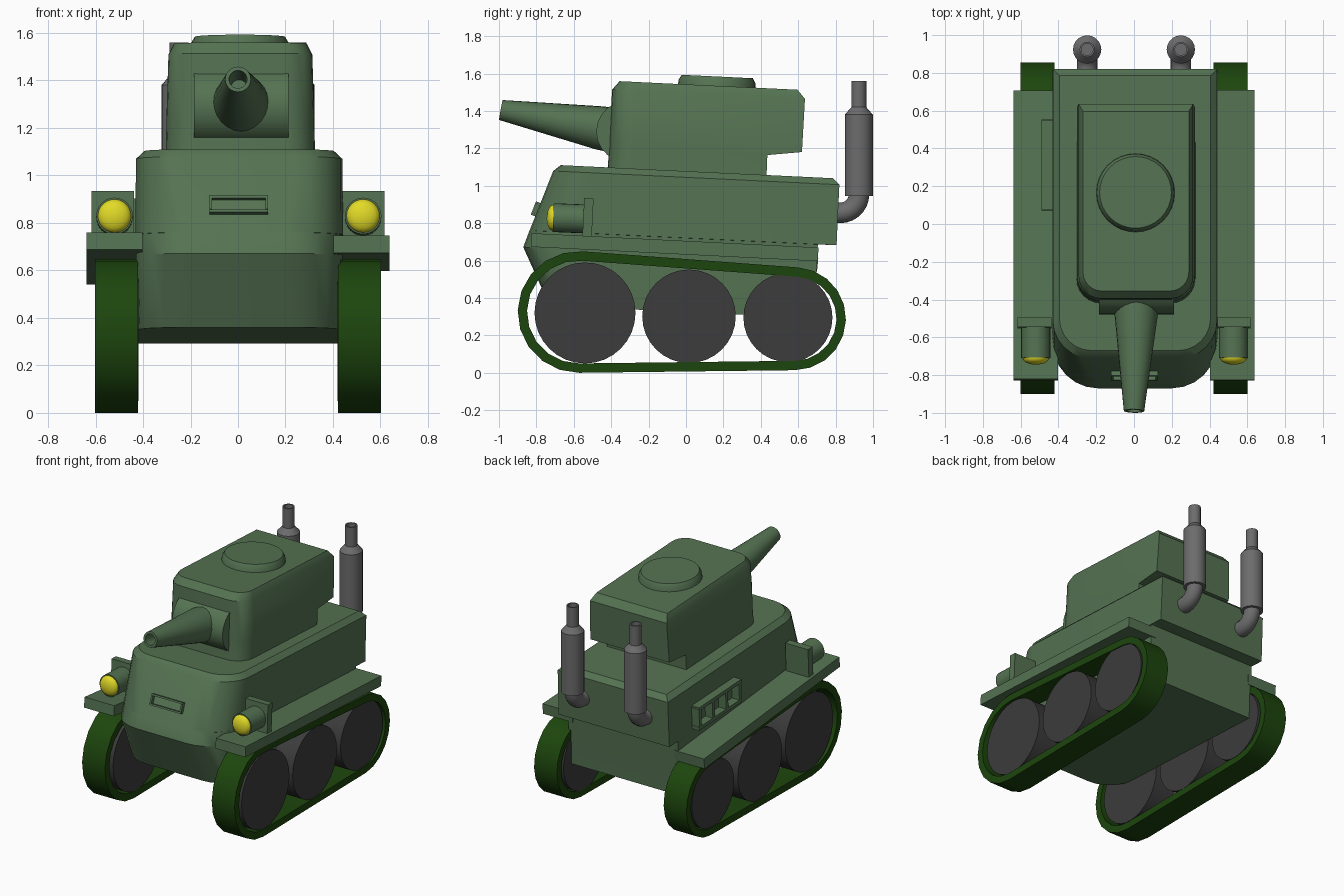
import bpy, bmesh
from math import sin, cos, pi, atan2, asin, hypot
from mathutils import Vector, Matrix

if "Cube" in bpy.data.objects:
    bpy.data.objects.remove(bpy.data.objects["Cube"])

TILT = 0.048  # whole body leans slightly nose-up


def mat(name, r, g, b):
    m = bpy.data.materials.new(name)
    m.diffuse_color = (r, g, b, 1)
    m.use_nodes = True
    m.node_tree.nodes["Principled BSDF"].inputs["Base Color"].default_value = m.diffuse_color
    return m


GREEN = mat("hull_green", 0.09, 0.17, 0.085)
TRACK = mat("track_green", 0.012, 0.06, 0.004)
DARK = mat("wheel_dark", 0.045, 0.045, 0.045)
METAL = mat("exhaust_grey", 0.15, 0.15, 0.15)
YELLOW = mat("lamp_yellow", 0.75, 0.7, 0.02)


def finish(name, bm, m, angle=0.6):
    bmesh.ops.recalc_face_normals(bm, faces=bm.faces)
    me = bpy.data.meshes.new(name)
    bm.to_mesh(me)
    bm.free()
    ob = bpy.data.objects.new(name, me)
    bpy.context.collection.objects.link(ob)
    me.materials.append(m)
    bpy.ops.object.select_all(action='DESELECT')
    ob.select_set(True)
    bpy.context.view_layer.objects.active = ob
    bpy.ops.object.shade_smooth_by_angle(angle=angle)
    return ob


def loft(name, rings, m, caps=True, closed=False):
    bm = bmesh.new()
    vs = [[bm.verts.new(p) for p in r] for r in rings]
    n = len(vs[0])
    pairs = list(zip(vs, vs[1:])) + ([(vs[-1], vs[0])] if closed else [])
    for a, b in pairs:
        for i in range(n):
            bm.faces.new((a[i], a[(i + 1) % n], b[(i + 1) % n], b[i]))
    if caps and not closed:
        bm.faces.new(vs[0])
        bm.faces.new(vs[-1])
    return finish(name, bm, m)


def lathe(name, profile, origin, axis, m, seg=24):
    q = Vector((0, 0, 1)).rotation_difference(Vector(axis))
    rings = [[Vector(origin) + q @ Vector((r * cos(2 * pi * i / seg), r * sin(2 * pi * i / seg), h))
              for i in range(seg)] for r, h in profile]
    return loft(name, rings, m)


def box(name, c, size, m, rx=0.0):
    bm = bmesh.new()
    bmesh.ops.create_cube(bm, size=1, matrix=Matrix.Translation(c) @ Matrix.Rotation(rx, 4, 'X')
                          @ Matrix.Diagonal((*size, 1)))
    return finish(name, bm, m)


def plan(hw, yf, yb, r, z, cx=0.005, n=6):
    """Plan outline with rounded front corners and square back, on the tilted level z."""
    pts = [(hw, yb)]
    for sx, a0 in ((1, 0), (-1, -pi / 2)):
        pts += [(sx * (hw - r) + r * cos(a0 - pi / 2 * i / n), yf + r + r * sin(a0 - pi / 2 * i / n))
                for i in range(n + 1)]
    pts.append((-hw, yb))
    return [(x + cx, y, z - TILT * y) for x, y in pts]


# Hull and turret
loft("hull", [plan(0.425, -0.73, 0.69, 0.20, 0.325), plan(0.435, -0.87, 0.70, 0.24, 0.63),
              plan(0.435, -0.837, 0.705, 0.24, 0.72), plan(0.437, -0.836, 0.805, 0.24, 0.721),
              plan(0.435, -0.71, 0.82, 0.20, 1.045), plan(0.40, -0.67, 0.785, 0.17, 1.078)], GREEN)
loft("turret", [plan(0.315, -0.42, 0.43, 0.13, 1.06, 0.01), plan(0.312, -0.41, 0.435, 0.13, 1.185, 0.01),
                plan(0.312, -0.41, 0.62, 0.13, 1.21, 0.01), plan(0.303, -0.395, 0.636, 0.12, 1.495, 0.01),
                plan(0.28, -0.355, 0.596, 0.10, 1.542, 0.01)], GREEN)
lathe("hatch", [(0.21, -0.02), (0.205, 0.025), (0.19, 0.05)], (0.008, 0.165, 1.534), (0, TILT, 1), GREEN, 32)

# Gun mantlet: rounded shield across the turret front
arc = [(-0.31 + 0.0 - 0.17 * cos(a), 1.29 + 0.165 * sin(a)) for a in [(-1.15 + 2.3 * i / 8) for i in range(9)]]
arc += [(-0.34, 1.43), (-0.34, 1.14)]
loft("mantlet", [[(x, y, z) for y, z in arc] for x in (-0.185, 0.213)], GREEN)

# Hollow tapered barrel
base, tip = Vector((0.013, -0.41, 1.30)), Vector((0.0, -0.99, 1.405))
d = tip - base
L = d.length
lathe("gun_barrel", [(0.118, 0), (0.117, 0.05), (0.054, L), (0.038, L), (0.034, L - 0.2)], base, d, GREEN, 24)

# Driver slit frame on the sloped nose
for i, (dx, dz, w, h) in enumerate([(0, 0.03, 0.247, 0.012), (0, -0.03, 0.247, 0.012),
                                    (0.118, 0, 0.012, 0.05), (-0.118, 0, 0.012, 0.05)]):
    box("driver_slit_%d" % i, (0.003 + dx, -0.795 + dz * 0.38, 0.873 + dz), (w, 0.045, h), GREEN, -0.37)

# Three-window frame on the left hull side
for dz in (-0.07, 0.07):
    box("side_frame_rail", (-0.455, 0.312, 0.81 + dz), (0.07, 0.476, 0.025), GREEN, -TILT)
for i in range(4):
    y = 0.312 + (i - 1.5) * 0.15
    box("side_frame_post", (-0.455, y, 0.81 - TILT * (y - 0.312)), (0.07, 0.026, 0.14), GREEN, -TILT)


def track_outline(inset):
    """Belt around a large front circle and a smaller rear one."""
    y0, z0, r0, y1, z1, r1 = -0.575, 0.325, 0.325 - inset, 0.58, 0.289, 0.275 - inset
    dist, base = hypot(y1 - y0, z1 - z0), atan2(z1 - z0, y1 - y0)
    t = pi / 2 - asin((r0 - r1) / dist)
    n, pts = 10, []
    for i in range(n + 1):
        a = base + t + (2 * pi - 2 * t) * i / n
        pts.append((y0 + r0 * cos(a), z0 + r0 * sin(a)))
    for i in range(n + 1):
        a = base - t + 2 * t * i / n
        pts.append((y1 + r1 * cos(a), z1 + r1 * sin(a)))
    return pts


for s, side in ((1, "right"), (-1, "left")):
    # Track belt
    xi, xo = s * 0.422, s * 0.602
    out, inn = track_outline(0), track_outline(0.05)
    loft(side + "_track", [[(x, y, z) for y, z in p] for x, p in
                           ((xi, out), (xo, out), (xo, inn), (xi, inn))], TRACK, closed=True)
    # Wheels
    for i, (y, z, r) in enumerate([(-0.54, 0.32, 0.27), (0.016, 0.302, 0.25), (0.545, 0.295, 0.238)]):
        lathe("%s_wheel_%d" % (side, i), [(r, 0), (r, 0.175)], (s * 0.42, y, z), (s, 0, 0), DARK, 32)
    # Fender slab
    slope, zf = (0.05, 0.71) if s > 0 else (0.095, 0.724)
    ang = -slope
    box(side + "_fender", (s * 0.52, -0.06, zf - slope * 0.77), (0.235, 1.535, 0.073), GREEN, ang)
    # Headlight with bracket
    box(side + "_lamp_bracket", (s * 0.528, -0.525, 0.81), (0.18, 0.05, 0.245), GREEN, -TILT)
    lx = 0.527 if s > 0 else -0.52
    lamp_axis = (0, -1, 0.04)
    lathe(side + "_lamp_body", [(0.077, 0), (0.077, 0.165), (0.068, 0.165), (0.068, 0.15)],
          (lx, -0.545, 0.823), lamp_axis, GREEN)
    lathe(side + "_lamp_lens", [(0.070, 0)] + [(0.070 * cos(a), 0.015 + 0.035 * sin(a))
                                               for a in (0, 0.35, 0.7, 1.05, 1.4)],
          (lx, -0.695, 0.829), lamp_axis, YELLOW)
    # Exhaust: elbow out of the hull back, silencer and hollow tip
    ex = s * 0.248
    elbow = []
    for i in range(-1, 8):
        a = pi / 2 * max(i, 0) / 7
        cy, cz = 0.825 + 0.10 * sin(a) - (0.06 if i < 0 else 0), 0.955 - 0.10 * cos(a)
        elbow.append([(ex + 0.055 * cos(b), cy - 0.055 * sin(b) * sin(a), cz + 0.055 * sin(b) * cos(a))
                      for b in [2 * pi * k / 16 for k in range(16)]])
    loft(side + "_exhaust_elbow", elbow, METAL)
    lathe(side + "_exhaust_stack", [(0.075, 0.945), (0.075, 1.38), (0.04, 1.42), (0.04, 1.56),
                                    (0.031, 1.56), (0.031, 1.44)], (ex, 0.924, 0), (0, 0, 1), METAL, 20)
